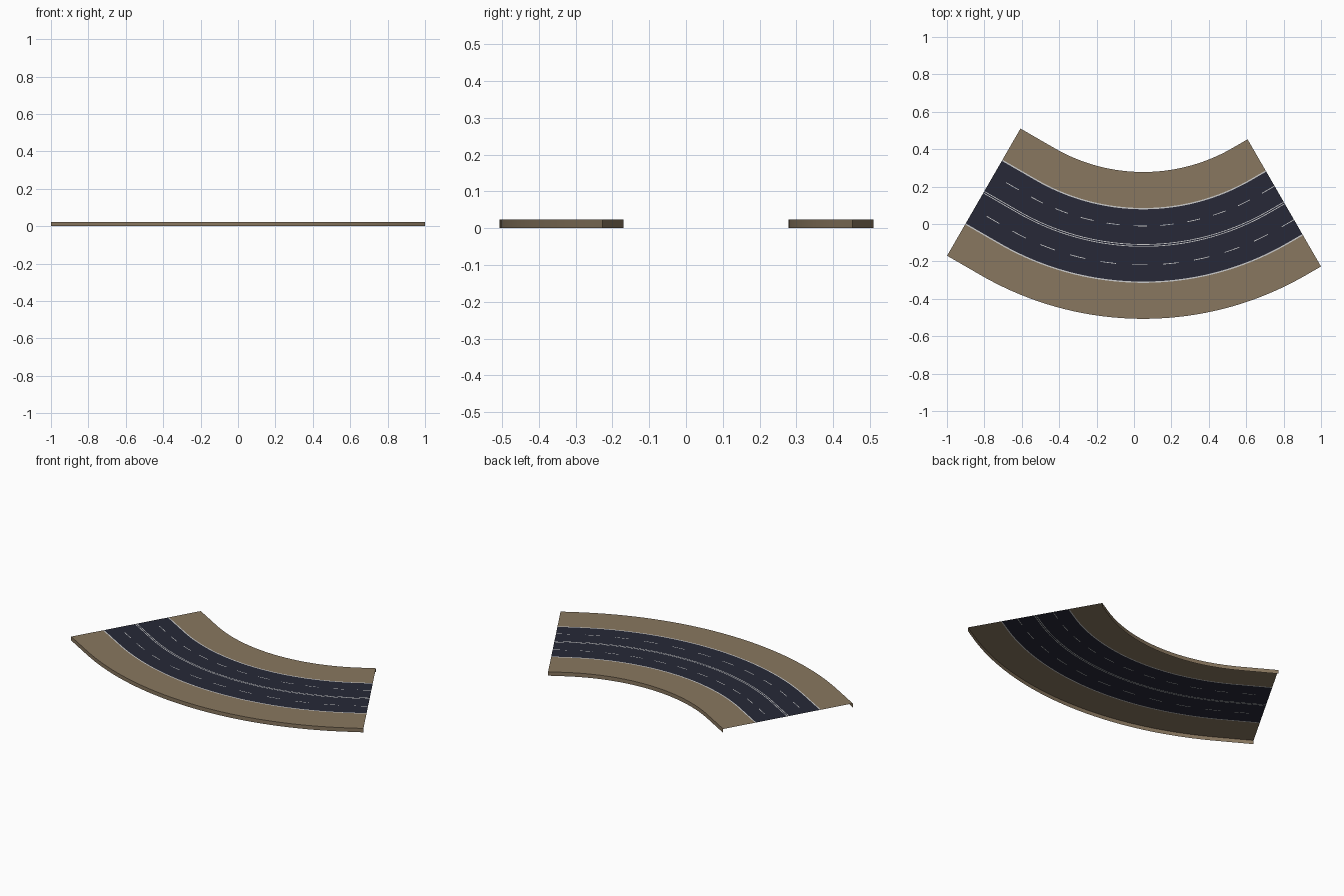
import bpy, bmesh, math

if "Cube" in bpy.data.objects:
    bpy.data.objects.remove(bpy.data.objects["Cube"])

# Centreline: straight lead-in, 60 degree arc, straight lead-out
CX, CY, R = 0.05, 1.228, 1.3425
LEAD_IN, LEAD_OUT = 0.21, 0.095
ARC = R * math.radians(60)
TOTAL = LEAD_IN + ARC + LEAD_OUT
ROWS = 44            # 11 periods of gap + dash, two rows each
TOP = 0.0235
HALF, KERB = 0.3925, 0.2


def point(s, off, z):
    """Point at distance s along the road, off to the outer side."""
    a = min(max(s - LEAD_IN, 0), ARC) / R - math.radians(30)
    extra = min(s - LEAD_IN, 0) + max(s - LEAD_IN - ARC, 0)
    r = R + off
    return (CX + r * math.sin(a) + extra * math.cos(a),
            CY - r * math.cos(a) + extra * math.sin(a), z)


def material(name, rgb):
    m = bpy.data.materials.new(name)
    m.diffuse_color = (*rgb, 1)
    m.use_nodes = True
    m.node_tree.nodes["Principled BSDF"].inputs["Base Color"].default_value = m.diffuse_color
    return m


def strip(name, profile, mat, keep=lambda row: True):
    """Sweep an open (offset, z) profile along the road."""
    bm = bmesh.new()
    rings = [[bm.verts.new(point(TOTAL * i / ROWS, o, z)) for o, z in profile]
             for i in range(ROWS + 1)]
    for i in range(ROWS):
        if keep(i):
            a, b = rings[i], rings[i + 1]
            for j in range(len(profile) - 1):
                bm.faces.new((a[j + 1], b[j + 1], b[j], a[j]))
    bmesh.ops.delete(bm, geom=[v for v in bm.verts if not v.link_faces], context='VERTS')
    me = bpy.data.meshes.new(name)
    bm.to_mesh(me)
    bm.free()
    me.materials.append(mat)
    ob = bpy.data.objects.new(name, me)
    bpy.context.collection.objects.link(ob)
    bpy.context.view_layer.objects.active = ob
    ob.select_set(True)
    bpy.ops.object.shade_smooth_by_angle()
    ob.select_set(False)


def flat(name, o0, o1, mat, keep=lambda row: True):
    strip(name, [(o0, TOP), (o1, TOP)], mat, keep)


earth = material("earth", (0.25, 0.185, 0.115))
asphalt = material("asphalt", (0.02, 0.022, 0.038))
paint = material("paint", (0.55, 0.56, 0.58))

# Verges with side skirts (ends and underside stay open)
strip("inner_verge", [(-HALF, 0), (-HALF, TOP), (-KERB, TOP)], earth)
strip("outer_verge", [(KERB, TOP), (HALF, TOP), (HALF, 0)], earth)

# Carriageway, split into side-by-side bands from the centre outwards
EDGE, DASH0, DASH1, MID0, MID1 = 0.193, 0.102, 0.106, 0.003, 0.007
for side, label in ((-1, "inner"), (1, "outer")):
    def band(name, a, b, mat, keep=lambda row: True):
        flat(f"{label}_{name}", *sorted((side * a, side * b)), mat, keep)
    band("centre_line", MID0, MID1, paint)
    band("fast_lane", MID1, DASH0, asphalt)
    band("lane_dashes", DASH0, DASH1, paint, lambda r: (r // 2) % 2 == 1)
    band("lane_dash_gaps", DASH0, DASH1, asphalt, lambda r: (r // 2) % 2 == 0)
    band("slow_lane", DASH1, EDGE, asphalt)
    band("edge_line", EDGE, KERB, paint)
flat("centre_gap", -MID0, MID0, asphalt)
